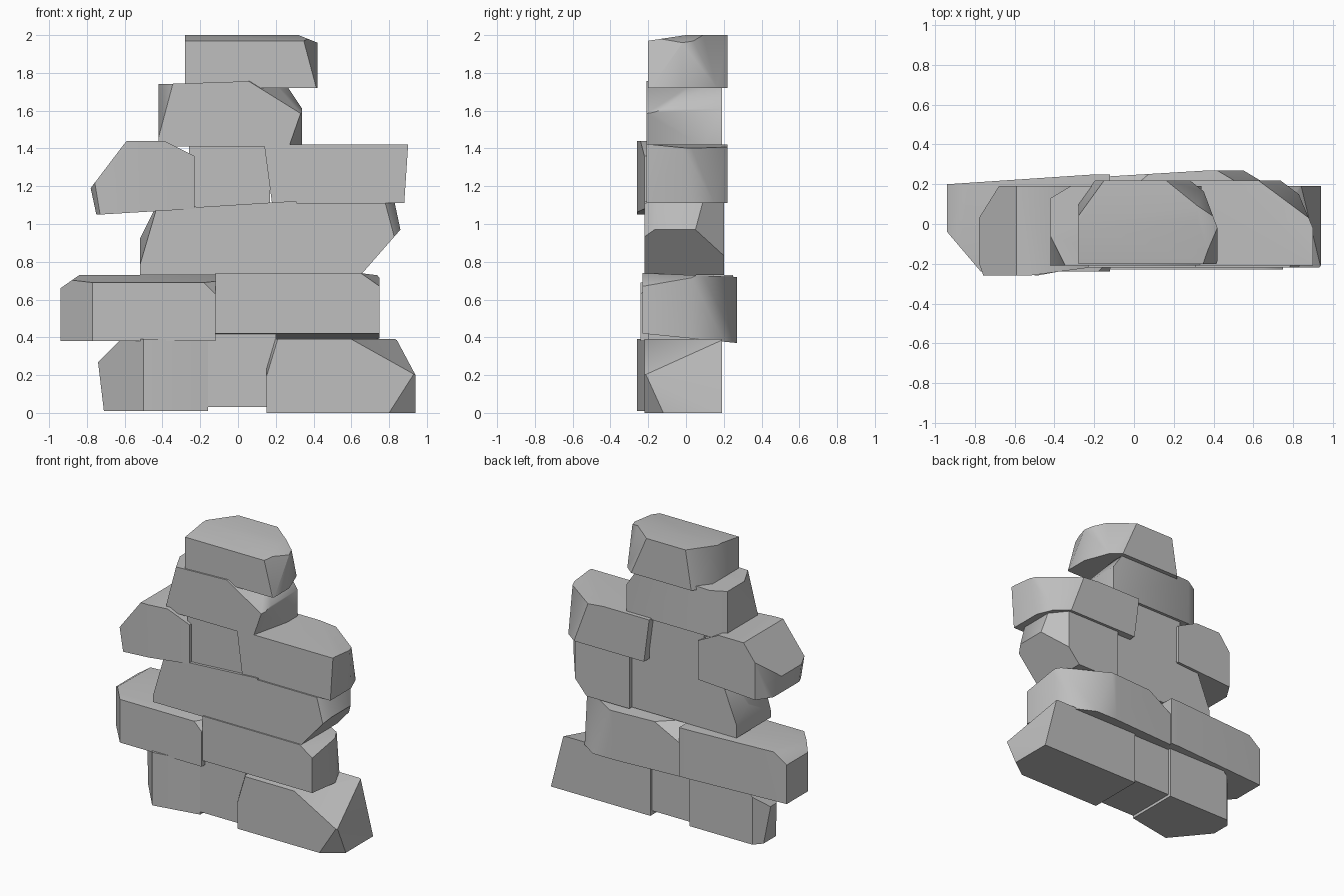
import bpy
import bmesh
import math
from mathutils import Vector

# Remove the default cube only
default_cube = bpy.data.objects.get("Cube")
if default_cube:
    bpy.data.objects.remove(default_cube, do_unlink=True)

# Single stone colour
stone_grey = bpy.data.materials.new("stone_grey")
stone_grey.use_nodes = True
colour = (0.52, 0.52, 0.52, 1)
stone_grey.diffuse_color = colour
stone_grey.node_tree.nodes["Principled BSDF"].inputs["Base Color"].default_value = colour


def chip(bm, low, high, reach):
    """Slice off the corner that the signs of reach point at.
    Each value is the length removed along that axis; zero leaves the axis whole."""
    corner = Vector([high[i] if reach[i] > 0 else low[i] for i in range(3)])
    normal = Vector([1 / r if r else 0 for r in reach])
    axis = next(i for i in range(3) if reach[i])
    point = corner.copy()
    point[axis] -= reach[axis]
    geometry = bm.verts[:] + bm.edges[:] + bm.faces[:]
    bmesh.ops.bisect_plane(bm, geom=geometry, plane_co=point, plane_no=normal,
                           clear_outer=True, dist=0.0001)
    rim = [edge for edge in bm.edges if edge.is_boundary]
    if rim:
        bmesh.ops.contextual_create(bm, geom=rim)


def stone(name, x, y, z, chips):
    """Rough block spanning the x, y and z ranges, with chipped corners and edges."""
    low = Vector((x[0], y[0], z[0]))
    high = Vector((x[1], y[1], z[1]))
    bm = bmesh.new()
    bmesh.ops.create_cube(bm, size=1)
    for vert in bm.verts:
        vert.co = [low[i] + (vert.co[i] + 0.5) * (high[i] - low[i]) for i in range(3)]
    for reach in chips:
        chip(bm, low, high, reach)
    bmesh.ops.recalc_face_normals(bm, faces=bm.faces)
    mesh = bpy.data.meshes.new(name)
    bm.to_mesh(mesh)
    bm.free()
    mesh.materials.append(stone_grey)
    block = bpy.data.objects.new(name, mesh)
    bpy.context.collection.objects.link(block)
    bpy.ops.object.select_all(action='DESELECT')
    block.select_set(True)
    bpy.context.view_layer.objects.active = block
    bpy.ops.object.shade_smooth_by_angle(angle=math.radians(38))


# Bottom course
stone("bottom_right_stone", x=(-.74, -.16), y=(-.26, .19), z=(.01, .39),
      chips=[(-.24, -.29, 0), (.33, -.06, 0), (-.12, 0, .12), (-.08, .09, 0),
             (-.03, 0, -.25)])
stone("bottom_middle_stone", x=(-.19, .2), y=(-.2, .17), z=(.03, .42), chips=[])
stone("bottom_left_stone", x=(.15, .94), y=(-.22, .19), z=(0, .39),
      chips=[(.34, -.6, .19), (.14, -.1, -.22), (.1, .8, .39), (-.06, -.1, .2)])

# Second course
stone("second_right_stone", x=(-.94, -.12), y=(-.24, .25), z=(.38, .73),
      chips=[(-.17, -.2, 0), (-.1, 0, .07), (0, -.4, .04), (-.75, .05, 0),
             (.1, -.1, .1)])
stone("second_left_stone", x=(-.12, .75), y=(-.23, .27), z=(.37, .74),
      chips=[(.1, -.4, .07), (.34, .2, .9), (.12, .24, 0), (-.25, .2, .15),
             (-.5, .03, 0), (0, -.5, -.05), (0, .5, .02)])

# Third course
stone("third_right_stone", x=(-.52, .31), y=(-.22, .17), z=(.73, 1.12),
      chips=[(-.1, -.6, .34), (-.1, 0, .2), (-.8, 0, .05), (-.12, .4, .3)])
stone("third_left_stone", x=(.31, .86), y=(-.22, .2), z=(.73, 1.11),
      chips=[(.21, 0, -.24), (.03, 0, .14), (.08, -.1, .3), (.12, .15, 0)])

# Fourth course
stone("fourth_right_stone", x=(-.78, -.23), y=(-.26, .19), z=(1.05, 1.44),
      chips=[(-.19, 0, .25), (.16, 0, .08), (-.1, .16, 0), (-.03, 0, -.14),
             (.5, 0, -.03), (-.05, -.12, -.3), (.3, -.04, 0)])
stone("fourth_middle_stone", x=(-.26, .17), y=(-.2, .17), z=(1.09, 1.41), chips=[])
stone("fourth_left_stone", x=(.14, .9), y=(-.21, .22), z=(1.11, 1.42),
      chips=[(.28, .21, .75), (.1, .24, 0), (.02, 0, -.3), (.4, .4, .04),
             (-.04, 0, -.3)])

# Fifth course
stone("fifth_stone", x=(-.42, .34), y=(-.21, .19), z=(1.41, 1.76),
      chips=[(.29, -.6, .18), (.07, -.3, -.2), (-.08, -.16, .3), (.1, 0, .15),
             (-.1, .06, 0), (-.6, 0, .02)])

# Capstone
stone("cap_stone", x=(-.28, .42), y=(-.2, .22), z=(1.72, 2),
      chips=[(.08, -.21, .3), (.26, .21, .6), (.09, .24, 0), (-.13, .18, .8),
             (0, -.2, .03), (.1, 0, .04)])
